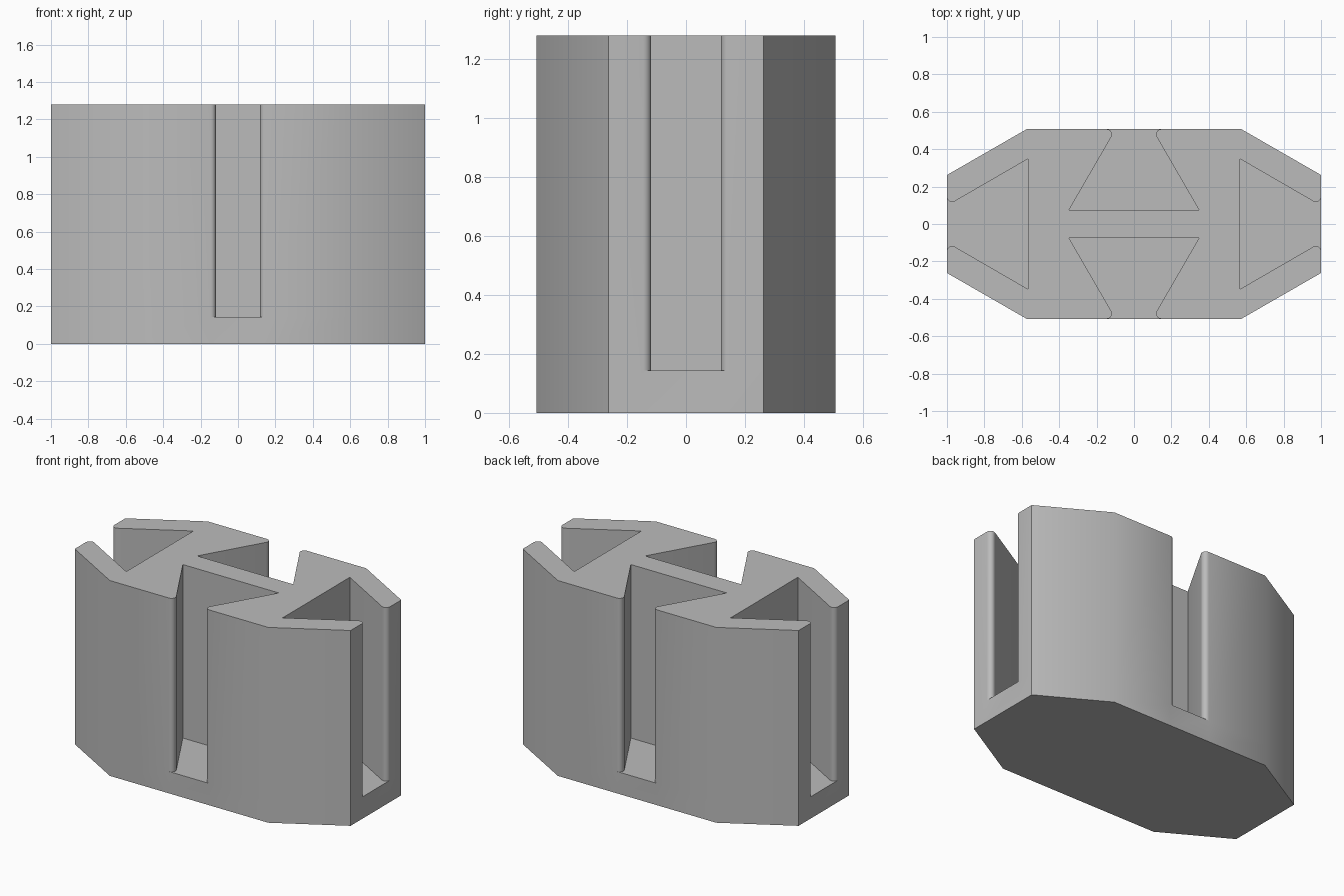
import bpy, bmesh, math
from mathutils import Vector, Matrix

if "Cube" in bpy.data.objects:
    bpy.data.objects.remove(bpy.data.objects["Cube"])

HEIGHT, FLOOR = 1.28, 0.143
HALF_W, HALF_D = 1.0, 0.507
LIP_R, OPENING = 0.028, 0.118     # lip rounding radius, half opening
SLOT_W, SLOT_DEPTH = 0.348, 0.433  # half width and depth of the dovetail


def slot_profile():
    """Dovetail slot as (across, depth) points, left lip to right lip."""
    half = []
    for i in range(7):
        a = math.radians(-90 + 20 * i)
        half.append((-OPENING - LIP_R + LIP_R * math.cos(a),
                     LIP_R + LIP_R * math.sin(a)))
    half.append((-SLOT_W, SLOT_DEPTH))
    return half + [(-u, v) for u, v in reversed(half)]


def slot_points(angle, distance):
    rot = Matrix.Rotation(angle, 2)
    return [rot @ Vector((u, v - distance)) for u, v in slot_profile()]


# Outline: chamfered corners with a slot in the middle of each of the four sides
front = slot_points(0, HALF_D)
right = slot_points(math.pi / 2, HALF_W)
half = [[Vector((-0.574, -HALF_D))], front,
        [Vector((0.574, -HALF_D)), Vector((HALF_W, -0.262))], right,
        [Vector((HALF_W, 0.262))]]
sections = half + [[-p for p in s] for s in half]

bm = bmesh.new()
bottom, mid_outline, mid_all, top = [], [], [], []
for pts in sections:
    mids = [bm.verts.new((p.x, p.y, FLOOR)) for p in pts]
    top += [bm.verts.new((p.x, p.y, HEIGHT)) for p in pts]
    mid_all += mids
    is_slot = len(pts) > 2
    if is_slot:
        bm.faces.new(mids[::-1])            # slot floor
    outer = [mids[0], mids[-1]] if is_slot else mids
    mid_outline += outer
    bottom += [bm.verts.new((v.co.x, v.co.y, 0)) for v in outer]


def walls(lower, upper):
    n = len(lower)
    for i in range(n):
        j = (i + 1) % n
        bm.faces.new((lower[i], lower[j], upper[j], upper[i]))


walls(bottom, mid_outline)   # solid base
walls(mid_all, top)          # slotted upper part
bm.faces.new(top)
bm.faces.new(bottom[::-1])
bmesh.ops.recalc_face_normals(bm, faces=bm.faces)

mesh = bpy.data.meshes.new("slotted_block")
bm.to_mesh(mesh)
bm.free()
block = bpy.data.objects.new("slotted_block", mesh)
bpy.context.collection.objects.link(block)

# Plain grey
grey = bpy.data.materials.new("grey")
grey.diffuse_color = (0.5, 0.5, 0.5, 1)
grey.use_nodes = True
grey.node_tree.nodes["Principled BSDF"].inputs["Base Color"].default_value = grey.diffuse_color
mesh.materials.append(grey)

# Smooth the lips and shallow corners, keep the rest sharp
bpy.context.view_layer.objects.active = block
block.select_set(True)
bpy.ops.object.shade_smooth_by_angle(angle=math.radians(35))
